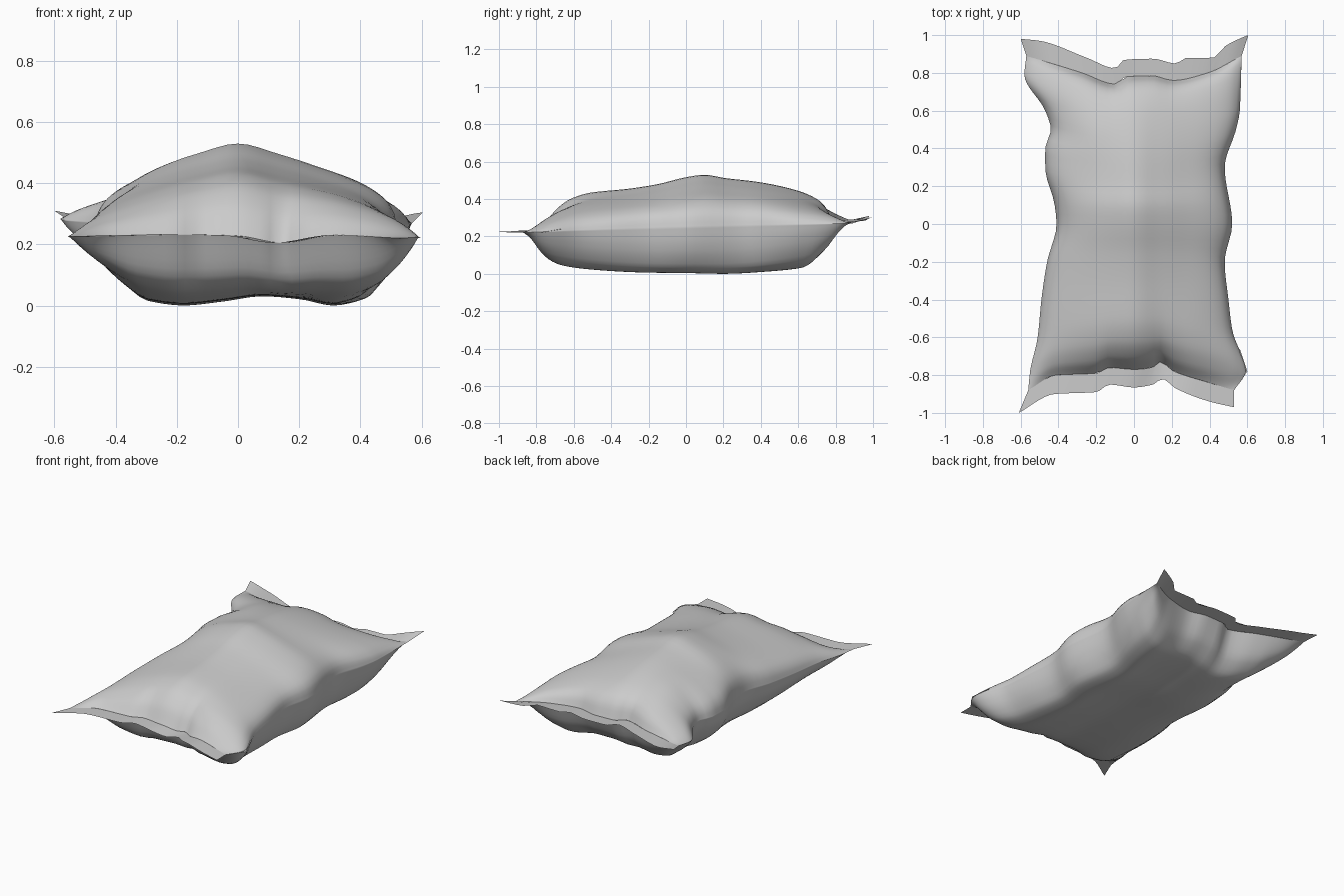
import bpy, bmesh, math

if "Cube" in bpy.data.objects:
    bpy.data.objects.remove(bpy.data.objects["Cube"], do_unlink=True)


def curve(text):
    """Smooth function through 'position value' pairs."""
    p = [tuple(map(float, s.split())) for s in text.split(",")]
    slope = [(b[1] - a[1]) / (b[0] - a[0]) for a, b in zip(p, p[1:])]
    tan = [slope[0]]
    for a, b in zip(slope, slope[1:]):
        tan.append(2 * a * b / (a + b) if a * b > 0 else 0)
    tan.append(slope[-1])

    def f(x):
        x = min(max(x, p[0][0]), p[-1][0])
        i = 0
        while i < len(p) - 2 and x > p[i + 1][0]:
            i += 1
        h = p[i + 1][0] - p[i][0]
        s = (x - p[i][0]) / h
        return ((1 + 2 * s) * (1 - s) ** 2 * p[i][1] + s * (1 - s) ** 2 * h * tan[i]
                + s * s * (3 - 2 * s) * p[i + 1][1] + s * s * (s - 1) * h * tan[i + 1])
    return f


# Side outlines along the length
left = curve("-.88 -.56, -.78 -.55, -.6 -.51, -.4 -.49, -.2 -.46, 0 -.41, .1 -.42, .3 -.47,"
             ".4 -.47, .5 -.44, .6 -.47, .79 -.58, .89 -.57")
right = curve("-.88 .53, -.78 .59, -.56 .52, -.4 .5, -.2 .48, 0 .52, .3 .48, .5 .54, .6 .56, .89 .57")
# End seams across the width
front = curve("-1 -.88, -.75 -.8, -.37 -.79, -.24 -.76, 0 -.77, .18 -.76, .26 -.73, .4 -.78, .75 -.84, 1 -.88")
back = curve("-1 .89, -.5 .8, -.18 .74, -.08 .78, .18 .785, .38 .76, .7 .8, 1 .89")
front_z = curve("-1 .225, -.3 .232, 0 .228, .27 .205, .6 .23, 1 .22")
back_z = curve("-1 .29, 0 .27, 1 .27")
# Fullness along the length
top_len = curve("0 0, .04 .1, .1 .17, .17 .2, .3 .215, .4 .235, .5 .268, .56 .278, .63 .258,"
                ".75 .23, .88 .18, .95 .13, .98 .08, 1 0")
low_len = curve("0 0, .05 .15, .1 .19, .2 .215, .35 .235, .5 .245, .65 .255, .75 .25, .88 .235, .95 .16, 1 0")
# Fullness across the width: lens shaped at the ends, round sided in the middle
top_end = curve("-1 0, -.9 .21, -.75 .41, -.5 .66, -.25 .86, 0 1, .25 .89, .5 .7, .75 .47, .9 .26, 1 0")
top_mid = curve("-1 0, -.97 .2, -.9 .38, -.75 .56, -.5 .75, -.25 .89, 0 1, .25 .88, .5 .73,"
                ".78 .54, .92 .37, .98 .2, 1 0")
low_end = curve("-1 0, -.9 .3, -.75 .6, -.6 .85, -.35 1, -.1 .96, .15 .9, .4 .93, .62 1, .78 .85, .9 .5, 1 0")
low_mid = curve("-1 0, -.97 .24, -.9 .46, -.77 .74, -.6 .95, -.35 1, -.1 .95, .15 .88, .4 .92,"
                ".62 1, .8 .92, .92 .62, .98 .28, 1 0")


def bag_point(u, t, side):
    y_edge = -.88 + 1.77 * t
    # side pinches fade towards the middle, seam dents fade away from the ends
    edge = right(y_edge) if u > 0 else left(y_edge)
    x = .53 * u + (edge - math.copysign(.53, u)) * u * u
    f0, b0 = -.77 - .11 * u * u, .775 + .115 * u * u
    y = f0 + (b0 - f0) * t + (front(u) - f0) * (1 - t) ** 8 + (back(u) - b0) * t ** 8
    z = .226 + .046 * t + (front_z(u) - .226) * (1 - t) ** 6 + (back_z(u) - .272) * t ** 6
    mid = 4 * t * (1 - t)
    if side > 0:
        z += top_len(t) * (top_end(u) + (top_mid(u) - top_end(u)) * mid)
        # raised shoulder near the back left
        z += .02 * (1 - u * u) * math.exp(-((x + .24) / .13) ** 2 - ((y - .5) / .16) ** 2)
    else:
        z -= low_len(t) * (low_end(u) + (low_mid(u) - low_end(u)) * mid)
    return x, y, max(z, 0)


foil = bpy.data.materials.new("light_grey_foil")
foil.use_nodes = True
foil.diffuse_color = (.6, .6, .6, 1)
foil.node_tree.nodes["Principled BSDF"].inputs["Base Color"].default_value = (.6, .6, .6, 1)


def make_sheet(name, rows, closed, angle):
    """Skin rows of points with quads."""
    bm = bmesh.new()
    grid = [[bm.verts.new(p) for p in row] for row in rows]
    n = len(rows[0])
    for r, s in zip(grid, grid[1:]):
        for i in range(n if closed else n - 1):
            j = (i + 1) % n
            bm.faces.new((r[i], r[j], s[j], s[i]))
    if closed:
        bmesh.ops.remove_doubles(bm, verts=bm.verts, dist=.0005)
        bmesh.ops.recalc_face_normals(bm, faces=bm.faces)
    mesh = bpy.data.meshes.new(name)
    bm.to_mesh(mesh)
    bm.free()
    mesh.materials.append(foil)
    ob = bpy.data.objects.new(name, mesh)
    bpy.context.collection.objects.link(ob)
    bpy.ops.object.select_all(action="DESELECT")
    ob.select_set(True)
    bpy.context.view_layer.objects.active = ob
    bpy.ops.object.shade_smooth_by_angle(angle=math.radians(angle))


# Puffed bag body
across = [math.sin(math.pi / 2 * (i / 24 - 1)) for i in range(49)]
along = [(1 - math.cos(math.pi * k / 60)) / 2 for k in range(61)]
rings = [[bag_point(u, t, 1) for u in across] + [bag_point(u, t, -1) for u in across[-2:0:-1]]
         for t in along]
make_sheet("bag_body", rings, True, 100)

# Flat sealed strips at both ends
front_rim = curve("-.61 -1, -.42 -.9, -.2 -.89, -.13 -.85, 0 -.865, .1 -.85, .15 -.82, .22 -.87, .4 -.94, .53 -.97")
back_rim = curve("-.6 .98, -.5 .97, -.25 .88, -.1 .825, -.05 .87, .1 .875, .22 .85, .28 .88, .42 .88, .48 .94, .6 1")
back_rim_z = curve("-.6 .31, -.45 .285, 0 .275, .45 .28, .6 .305")
spread = [i / 20 - 1 for i in range(41)]
for name, t, rim, lo, hi in (("front_seal", 0, front_rim, -.61, .53), ("back_seal", 1, back_rim, -.6, .605)):
    inner = [bag_point(u, t, -1) for u in spread]
    outer = []
    for u, p in zip(spread, inner):
        x = (lo + hi) / 2 + u * (hi - lo) / 2
        outer.append((x, rim(x), back_rim_z(x) if t else p[2]))
    make_sheet(name, [inner, outer] if t else [outer, inner], False, 30)

# Folded corner beside the front right end of the seal
make_sheet("folded_corner", [[(.53, -.88, .22), (.6, -.78, .22)], [(.54, -.79, .23), (.56, -.66, .24)]],
           False, 30)
